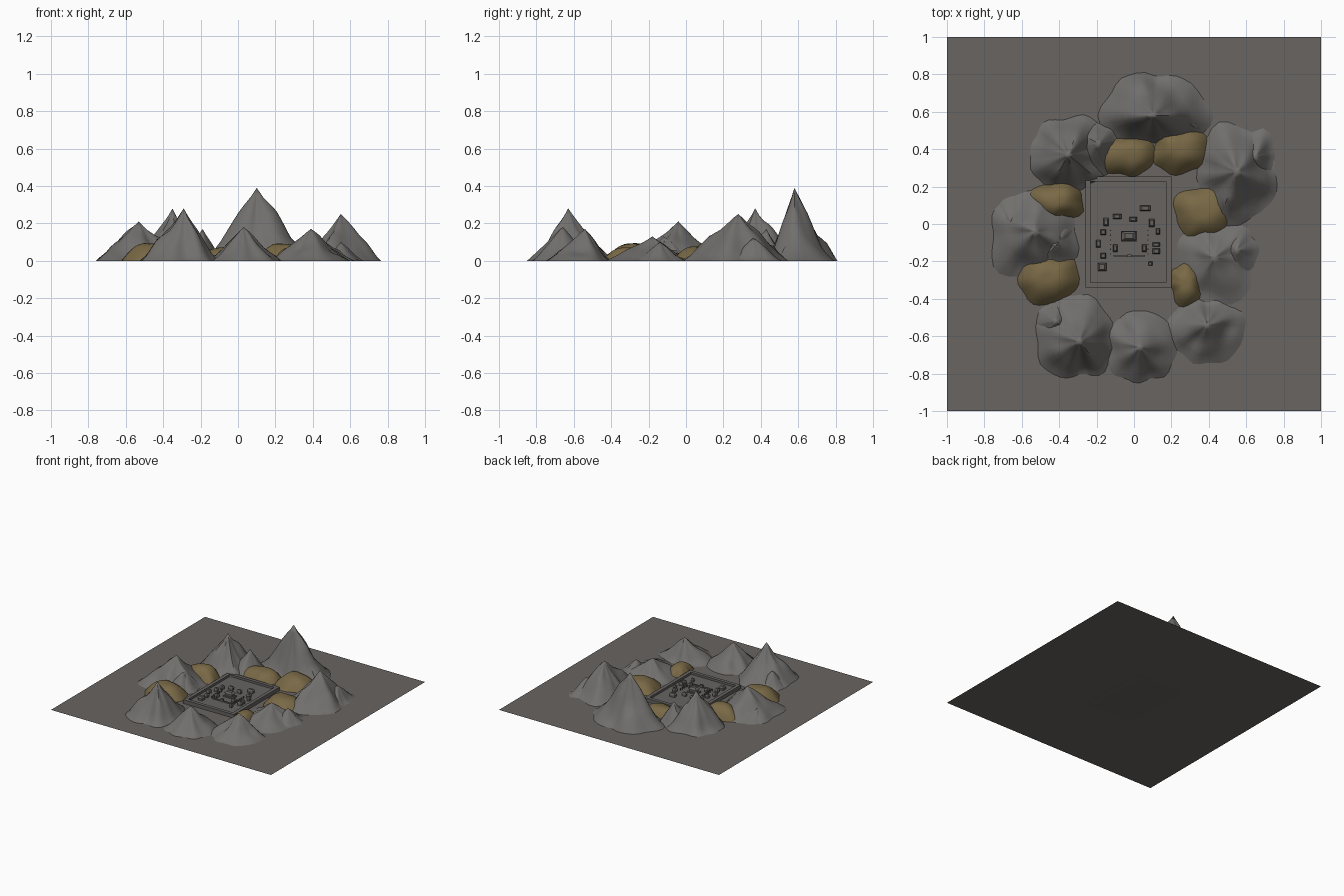
import bpy, bmesh, math
from mathutils import Vector, noise


def mat(name, rgb):
    m = bpy.data.materials.new(name)
    m.diffuse_color = (*rgb, 1)
    return m


EARTH = mat("dark earth", (0.14, 0.128, 0.12))
ROCK = mat("grey rock", (0.165, 0.16, 0.152))
GOLD = mat("ochre hill", (0.19, 0.14, 0.06))
STONE = mat("court stone", (0.135, 0.127, 0.12))


def finish(bm, name, material, smooth=None):
    bmesh.ops.recalc_face_normals(bm, faces=bm.faces)
    me = bpy.data.meshes.new(name)
    bm.to_mesh(me)
    bm.free()
    ob = bpy.data.objects.new(name, me)
    bpy.context.collection.objects.link(ob)
    me.materials.append(material)
    if smooth:
        bpy.context.view_layer.objects.active = ob
        ob.select_set(True)
        bpy.ops.object.shade_smooth_by_angle(angle=math.radians(smooth))
        ob.select_set(False)
    return ob


def mound(name, px, py, h, x0, x1, y0, y1, material, peak=True, seg=36, rings=9):
    """Rocky heap with summit (px, py, h) and the given footprint limits."""
    bm = bmesh.new()
    top = bm.verts.new((px, py, h))
    prev = None
    for k in range(1, rings + 1):
        t = k / rings
        ring = []
        for i in range(seg):
            a = 2 * math.pi * i / seg
            c, s = math.cos(a), math.sin(a)
            ex = x1 - px if c > 0 else px - x0
            ey = y1 - py if s > 0 else py - y0
            p = 2.3
            r = (abs(c / ex) ** p + abs(s / ey) ** p) ** (-1 / p)
            n = noise.noise(Vector((c * 1.7 + px * 9, s * 1.7 + py * 9, h * 7)))
            r *= 1 + 0.22 * n * t
            x, y = px + c * r * t, py + s * r * t
            b = noise.noise(Vector((x * 9, y * 9, px * 5)))
            if peak:
                z = h * ((1 - t) ** 1.22 + (0.75 * b + 0.5 * n) * t * (1 - t))
            else:
                z = h * ((1 - t ** 2.6) + 0.5 * b * t * (1 - t))
            ring.append(bm.verts.new((x, y, max(z, 0.0) if k < rings else 0)))
        for i in range(seg):
            j = (i + 1) % seg
            if prev:
                bm.faces.new((prev[i], ring[i], ring[j], prev[j]))
            else:
                bm.faces.new((top, ring[i], ring[j]))
        prev = ring
    finish(bm, name, material, 50)


def box(bm, x, y, z, w, d, h, taper=1.0):
    vs = bmesh.ops.create_cube(bm, size=1)["verts"]
    for v in vs:
        k = taper if v.co.z > 0 else 1
        v.co = (x + v.co.x * w * k, y + v.co.y * d * k, z + (v.co.z + 0.5) * h)


# ground sheet
bm = bmesh.new()
bmesh.ops.create_grid(bm, x_segments=1, y_segments=1, size=1)
finish(bm, "ground", EARTH)

# ring of mountains: summit x, y, height, then footprint limits
for i, m in enumerate([
    (0.10, 0.58, 0.39, -0.19, 0.42, 0.42, 0.80),
    (-0.35, 0.37, 0.28, -0.56, -0.14, 0.18, 0.57),
    (0.55, 0.28, 0.25, 0.34, 0.76, 0.00, 0.53),
    (-0.53, -0.04, 0.21, -0.76, -0.29, -0.30, 0.17),
    (0.43, -0.18, 0.13, 0.24, 0.67, -0.43, 0.02),
    (-0.29, -0.63, 0.28, -0.52, -0.10, -0.83, -0.38),
    (0.03, -0.66, 0.18, -0.15, 0.22, -0.84, -0.48),
    (0.39, -0.54, 0.17, 0.18, 0.58, -0.74, -0.40),
]):
    mound(f"mountain_{i + 1}", *m, ROCK)

# lower shoulders beside the main peaks
for i, m in enumerate([
    (-0.19, 0.43, 0.17, -0.32, -0.08, 0.27, 0.55),
    (0.22, 0.58, 0.21, 0.06, 0.40, 0.46, 0.70),
    (0.65, 0.36, 0.12, 0.50, 0.75, 0.22, 0.51),
    (-0.42, -0.12, 0.13, -0.55, -0.31, -0.28, 0.02),
    (-0.66, 0.02, 0.08, -0.74, -0.52, -0.10, 0.16),
    (0.55, -0.14, 0.10, 0.44, 0.66, -0.28, -0.03),
    (-0.42, -0.52, 0.12, -0.52, -0.28, -0.64, -0.42),
]):
    mound(f"shoulder_{i + 1}", *m, ROCK, seg=24, rings=6)

# ochre foothills around the court
for i, m in enumerate([
    (-0.01, 0.38, 0.075, -0.23, 0.11, 0.26, 0.47),
    (0.24, 0.41, 0.09, 0.10, 0.40, 0.26, 0.53),
    (-0.41, 0.13, 0.10, -0.56, -0.26, 0.02, 0.23),
    (0.36, 0.07, 0.075, 0.22, 0.53, -0.08, 0.20),
    (-0.46, -0.29, 0.09, -0.62, -0.30, -0.43, -0.14),
    (0.28, -0.32, 0.07, 0.20, 0.36, -0.45, -0.20),
]):
    mound(f"foothill_{i + 1}", *m, GOLD, peak=False, seg=30, rings=7)

# sunken court with raised rim
CX, CY = -0.03, -0.043
bm = bmesh.new()
box(bm, CX, CY, 0, 0.41, 0.55, 0.012)
finish(bm, "court_floor", STONE)
bm = bmesh.new()
for s in (-1, 1):
    box(bm, CX + s * 0.216, CY, 0, 0.028, 0.595, 0.03)
    box(bm, CX, CY + s * 0.2835, 0, 0.404, 0.028, 0.03)
finish(bm, "court_rim", STONE)

# pavilions: x, y, width, depth
F = 0.012
bm = bmesh.new()
for x, y, w, d in [
    (-0.09, 0.04, 0.045, 0.026), (-0.005, 0.025, 0.04, 0.024),
    (0.06, 0.085, 0.058, 0.03), (-0.15, 0.01, 0.026, 0.042),
    (-0.165, -0.045, 0.03, 0.03), (-0.19, -0.105, 0.024, 0.04),
    (-0.165, -0.17, 0.03, 0.03), (-0.17, -0.23, 0.045, 0.045),
    (-0.10, -0.13, 0.024, 0.042), (0.055, -0.13, 0.024, 0.042),
    (0.095, 0.005, 0.028, 0.042), (0.128, -0.04, 0.022, 0.03),
    (0.12, -0.11, 0.04, 0.022), (0.12, -0.145, 0.04, 0.03),
    (0.088, -0.212, 0.022, 0.022),
]:
    box(bm, x, y, F, w * 0.8, d * 0.8, 0.018)
    box(bm, x, y, F + 0.018, w, d, 0.012, 0.6)
finish(bm, "pavilions", STONE)

# main hall on stepped base
bm = bmesh.new()
box(bm, -0.027, -0.065, F, 0.085, 0.055, 0.01)
box(bm, -0.027, -0.065, F + 0.01, 0.06, 0.034, 0.02)
box(bm, -0.027, -0.065, F + 0.03, 0.078, 0.048, 0.015, 0.55)
finish(bm, "main_hall", STONE)

# front wall, gate and rows of posts
bm = bmesh.new()
box(bm, -0.025, -0.17, F, 0.17, 0.006, 0.01)
box(bm, -0.025, -0.17, F, 0.024, 0.014, 0.024)
for i in range(6):
    for x in (-0.125, 0.075):
        box(bm, x, -0.16 + i * 0.025, F, 0.006, 0.006, 0.018)
finish(bm, "gate_and_posts", STONE)
